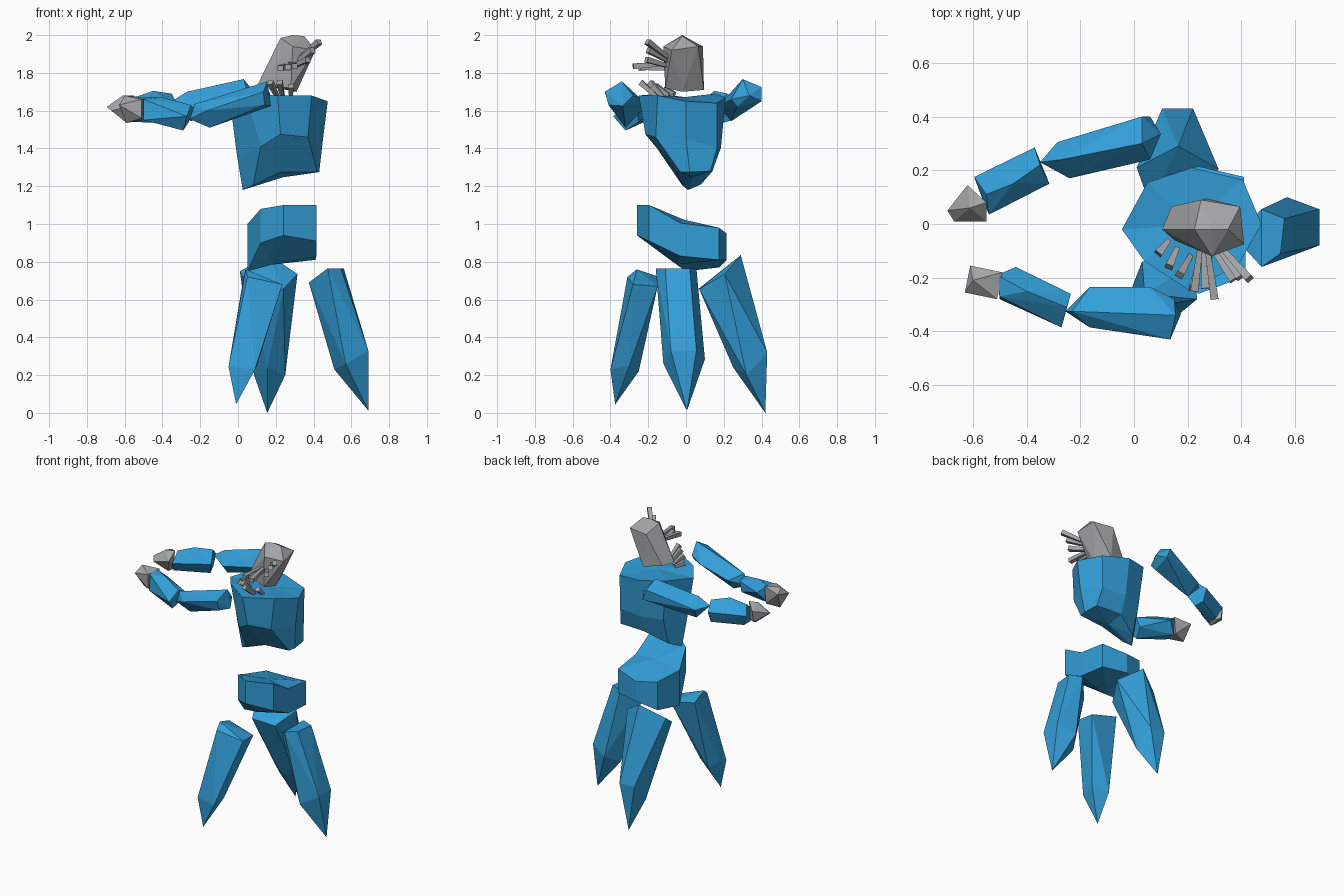
import bpy, bmesh
from mathutils import Vector


def material(name, rgb):
    m = bpy.data.materials.new(name)
    m.diffuse_color = (*rgb, 1)
    return m


BLUE = material("crystal blue", (0.033, 0.345, 0.69))
GREY = material("stone grey", (0.365, 0.375, 0.38))


def finish(name, bm, mat):
    bmesh.ops.recalc_face_normals(bm, faces=bm.faces)
    me = bpy.data.meshes.new(name)
    bm.to_mesh(me)
    bm.free()
    me.materials.append(mat)
    ob = bpy.data.objects.new(name, me)
    bpy.context.collection.objects.link(ob)


def rock(name, pts, mat):
    """Faceted convex boulder around a few corner points."""
    bm = bmesh.new()
    for p in pts:
        bm.verts.new(p)
    r = bmesh.ops.convex_hull(bm, input=bm.verts)
    junk = [g for g in r["geom_interior"] + r["geom_unused"] if isinstance(g, bmesh.types.BMVert)]
    bmesh.ops.delete(bm, geom=list(set(junk)), context="VERTS")
    bmesh.ops.dissolve_limit(bm, angle_limit=0.03, verts=bm.verts, edges=bm.edges)
    finish(name, bm, mat)


def loft(name, rings, mat, bottom=None):
    """Closed body through equal-sized rings, listed top to bottom."""
    bm = bmesh.new()
    vs = [[bm.verts.new(p) for p in ring] for ring in rings]
    n = len(vs[0])
    for a, b in zip(vs, vs[1:]):
        for i in range(n):
            j = (i + 1) % n
            bm.faces.new((a[i], a[j], b[j], b[i]))
    for ring, centre in ((vs[0], None), (vs[-1], bottom)):
        c = bm.verts.new(centre or sum((v.co for v in ring), Vector()) / n)
        for i in range(n):
            bm.faces.new((ring[i], ring[(i + 1) % n], c))
    finish(name, bm, mat)


# torso: octagonal chest, undercut to a point low on the left
loft("torso", [
    [(.21, -.25, 1.68), (.39, -.15, 1.68), (.475, 0, 1.65), (.405, .165, 1.64),
     (.215, .21, 1.67), (.05, .155, 1.69), (-.045, -.02, 1.67), (.04, -.14, 1.69)],
    [(.225, -.215, 1.475), (.37, -.16, 1.46), (.45, 0, 1.45), (.40, .165, 1.405),
     (.225, .185, 1.405), (.08, .14, 1.40), (-.005, 0, 1.36), (.12, -.16, 1.41)],
    [(.225, -.05, 1.275), (.42, -.03, 1.275), (.43, .02, 1.275), (.42, .13, 1.28),
     (.225, .14, 1.28), (.08, .08, 1.21), (.025, .01, 1.18), (.08, -.02, 1.205)],
], BLUE)

# hips: tilted block, high at the front: x, y, top z, bottom z
hip = [(.24, -.26, 1.10, .94), (.415, -.195, 1.10, .91), (.415, -.03, 1.005, .83),
       (.41, .175, .98, .81), (.24, .215, .95, .81), (.10, .175, .97, .77),
       (.05, 0, 1.0, .75), (.12, -.17, 1.08, .90)]
loft("hips", [[(x, y, t) for x, y, t, b in hip], [(x, y, b) for x, y, t, b in hip]], BLUE,
     bottom=(.18, -.05, .785))

# three pointed legs: top ring, knee ring, tip
rock("right_leg", [
    (.475, -.16, .765), (.475, .055, .765), (.375, -.05, .69), (.56, .02, .765), (.545, -.11, .765),
    (.69, .055, .33), (.57, .10, .285), (.51, 0, .23), (.57, -.12, .26), (.69, -.08, .33),
    (.69, .005, .012)], BLUE)
rock("back_leg", [
    (.315, .205, .735), (.24, .07, .655), (.06, .07, .66), (.01, .21, .75), (.165, .29, .835),
    (.105, .43, .32), (.22, .43, .32), (.25, .32, .20), (.155, .25, .24), (.085, .33, .20),
    (.155, .42, .0)], BLUE)
rock("front_leg", [
    (.03, -.14, .72), (.04, -.26, .76), (.225, -.15, .67), (.235, -.28, .68), (.05, -.31, .72),
    (-.05, -.38, .245), (.09, -.40, .23), (.10, -.30, .25), (.0, -.25, .22), (-.04, -.32, .26),
    (-.01, -.375, .045)], BLUE)

# front arm
rock("front_upper_arm", [
    (.06, -.235, 1.66), (.155, -.34, 1.755), (.15, -.28, 1.68), (.175, -.335, 1.625),
    (.135, -.43, 1.70), (.14, -.41, 1.63), (-.165, -.235, 1.60), (-.165, -.385, 1.60),
    (-.23, -.325, 1.635), (-.15, -.32, 1.51), (-.255, -.325, 1.555)], BLUE)
rock("front_forearm", [
    (-.50, -.27, 1.66), (-.51, -.19, 1.67), (-.44, -.16, 1.62), (-.50, -.20, 1.55),
    (-.50, -.28, 1.55), (-.40, -.25, 1.67), (-.235, -.26, 1.61), (-.25, -.31, 1.63),
    (-.27, -.385, 1.57), (-.29, -.32, 1.495), (-.26, -.25, 1.54)], BLUE)
rock("front_hand", [
    (-.49, -.18, 1.67), (-.51, -.28, 1.66), (-.51, -.28, 1.56), (-.50, -.18, 1.55),
    (-.61, -.155, 1.65), (-.63, -.255, 1.63), (-.60, -.21, 1.68), (-.59, -.21, 1.535)], GREY)

# back arm
rock("back_upper_arm", [
    (.03, .30, 1.767), (.03, .40, 1.725), (.06, .40, 1.65), (.10, .335, 1.68), (.06, .24, 1.66),
    (.05, .27, 1.62), (-.285, .305, 1.63), (-.27, .24, 1.70), (-.24, .17, 1.62),
    (-.25, .24, 1.545), (-.35, .23, 1.65)], BLUE)
rock("back_forearm", [
    (-.595, .175, 1.62), (-.55, .11, 1.67), (-.54, .035, 1.61), (-.56, .08, 1.54),
    (-.56, .15, 1.54), (-.45, .15, 1.705), (-.37, .285, 1.63), (-.35, .22, 1.69),
    (-.315, .15, 1.62), (-.35, .19, 1.535), (-.37, .25, 1.55)], BLUE)
rock("back_hand", [
    (-.62, .145, 1.65), (-.55, .08, 1.68), (-.55, .01, 1.63), (-.56, .08, 1.55),
    (-.695, .05, 1.62), (-.67, .01, 1.60), (-.59, .06, 1.535), (-.61, .06, 1.68),
    (-.62, .13, 1.57)], GREY)

# head: leaning faceted lump
rock("head", [
    (.29, -.02, 2.0), (.225, -.02, 1.985), (.35, -.02, 1.995), (.25, .09, 1.94), (.395, .065, 1.94),
    (.41, -.075, 1.92), (.29, -.12, 1.94), (.105, -.02, 1.74), (.14, .065, 1.74),
    (.27, .095, 1.71), (.31, -.02, 1.70), (.28, -.11, 1.72), (.15, -.06, 1.73)], GREY)


def spike(name, a, b, r0, r1):
    """Slim shard, wider at its outer end."""
    a, b = Vector(a), Vector(b)
    rot = (b - a).to_track_quat("Z", "Y")
    corners = [Vector(c) for c in ((1, 1, 0), (-1, 1, 0), (-1, -1, 0), (1, -1, 0))]
    loft(name, [[p + rot @ (c * r) for c in corners] for p, r in ((b, r1), (a, r0))], GREY)


# face and collar spikes
for i, (a, b) in enumerate([
        ((.31, -.07, 1.86), (.43, -.205, 1.965)), ((.27, -.07, 1.85), (.30, -.28, 1.835)),
        ((.25, -.06, 1.84), (.225, -.25, 1.825)), ((.30, -.07, 1.85), (.395, -.20, 1.92)),
        ((.28, -.07, 1.83), (.37, -.21, 1.87)), ((.26, -.07, 1.82), (.265, -.24, 1.83))]):
    spike(f"face_spike_{i + 1}", a, b, .009, .015)
for i, (a, b) in enumerate([
        ((.13, -.06, 1.69), (.09, -.11, 1.71)), ((.16, -.09, 1.68), (.13, -.16, 1.73)),
        ((.21, -.12, 1.67), (.17, -.19, 1.75)), ((.24, -.14, 1.66), (.22, -.24, 1.75)),
        ((.28, -.12, 1.67), (.28, -.18, 1.73))]):
    spike(f"collar_spike_{i + 1}", a, b, .009, .015)
